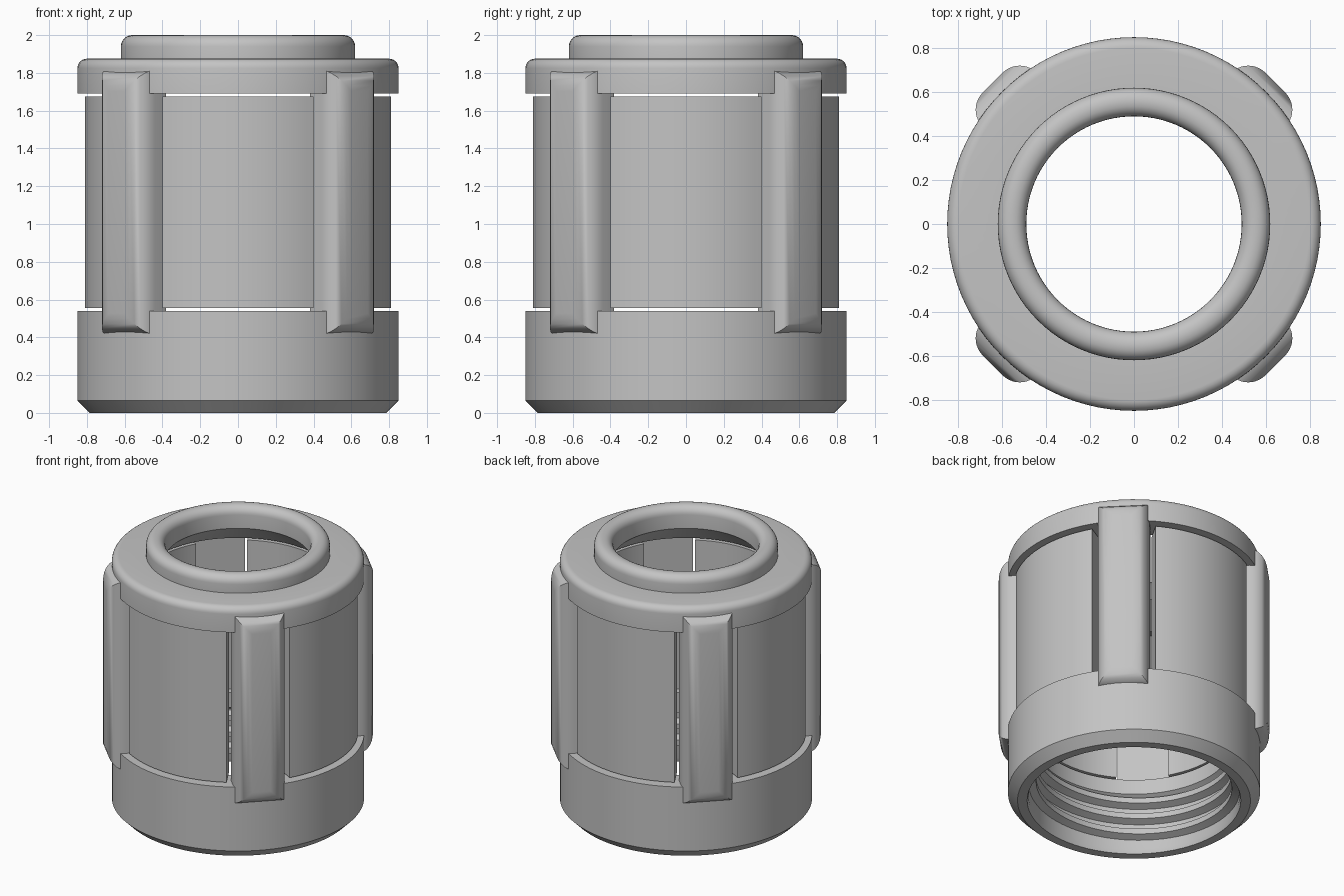
import bpy, bmesh, math
from mathutils import Matrix

if "Cube" in bpy.data.objects:
    bpy.data.objects.remove(bpy.data.objects["Cube"])

grey = bpy.data.materials.new("plain_grey")
grey.use_nodes = True
grey.diffuse_color = (0.55, 0.55, 0.55, 1)
grey.node_tree.nodes["Principled BSDF"].inputs["Base Color"].default_value = (0.55, 0.55, 0.55, 1)


def finish(name, bm, angle=32):
    bmesh.ops.recalc_face_normals(bm, faces=bm.faces[:])
    mesh = bpy.data.meshes.new(name)
    bm.to_mesh(mesh)
    bm.free()
    mesh.materials.append(grey)
    obj = bpy.data.objects.new(name, mesh)
    bpy.context.collection.objects.link(obj)
    bpy.ops.object.select_all(action='DESELECT')
    obj.select_set(True)
    bpy.context.view_layer.objects.active = obj
    bpy.ops.object.shade_smooth_by_angle(angle=math.radians(angle))
    return obj


def fillet(r, z, size, start, steps=6):
    """Quarter arc of profile points, counter-clockwise from start degrees."""
    angles = [math.radians(start + 90 * i / steps) for i in range(steps + 1)]
    return [(r + size * math.cos(a), z + size * math.sin(a)) for a in angles]


def revolve(name, profile, start=0, sweep=360, steps=96, rise=0):
    """Sweep a closed (radius, height) profile around z, with optional rise."""
    bm = bmesh.new()
    full = sweep == 360
    rings = []
    for i in range(steps if full else steps + 1):
        a = math.radians(start + sweep * i / steps)
        lift = rise * i / steps
        rings.append([bm.verts.new((r * math.cos(a), r * math.sin(a), z + lift))
                      for r, z in profile])
    n = len(profile)
    for i in range(steps):
        p, q = rings[i], rings[(i + 1) % len(rings)]
        for j in range(n):
            k = (j + 1) % n
            bm.faces.new((p[j], q[j], q[k], p[k]))
    if not full:
        bm.faces.new(rings[0])
        bm.faces.new(rings[-1])
    return finish(name, bm)


# Base collar with chamfered foot, threaded bore and narrower upper bore
revolve("base_collar", [(0.72, 0), (0.785, 0), (0.85, 0.065), (0.85, 0.54),
                        (0.66, 0.54), (0.66, 0.43), (0.71, 0.40), (0.71, 0.03)])

# Internal screw thread
revolve("inner_thread", [(0.72, 0), (0.66, 0.025), (0.66, 0.065), (0.72, 0.09)],
        sweep=1080, steps=240, rise=0.36).location.z = 0.02

# Top cap with rounded shoulder, raised neck ring and conical underside
revolve("top_cap", [(0.66, 1.69), (0.85, 1.69)]
        + fillet(0.80, 1.825, 0.05, 0)
        + [(0.62, 1.875)]
        + fillet(0.56, 1.94, 0.06, 0)
        + fillet(0.55, 1.94, 0.06, 90)
        + [(0.49, 1.84)])

# Four thick curved wall panels, clear of the collar, cap and ribs
for side in range(4):
    revolve("wall_panel", [(0.66, 0.555), (0.81, 0.555), (0.81, 1.675), (0.66, 1.675)],
            start=90 * side - 29.6, sweep=59.2, steps=20)

# Four corner ribs with broadly rounded outer edges
inner, outer, low, high, width = 0.715, 0.91, 0.415, 1.815, 0.35
for side in range(4):
    bm = bmesh.new()
    bmesh.ops.create_cube(bm, size=1)
    bmesh.ops.scale(bm, vec=(outer - inner, width, high - low), verts=bm.verts)
    bmesh.ops.translate(bm, vec=((inner + outer) / 2, 0, (low + high) / 2), verts=bm.verts)
    rim = [e for e in bm.edges if all(v.co.x > outer - 0.01 for v in e.verts)]
    bmesh.ops.bevel(bm, geom=rim, offset=0.112, segments=6, profile=0.5, affect='EDGES')
    turn = Matrix.Rotation(math.radians(45 + 90 * side), 4, 'Z')
    bmesh.ops.transform(bm, matrix=turn, verts=bm.verts)
    finish("corner_rib", bm)
